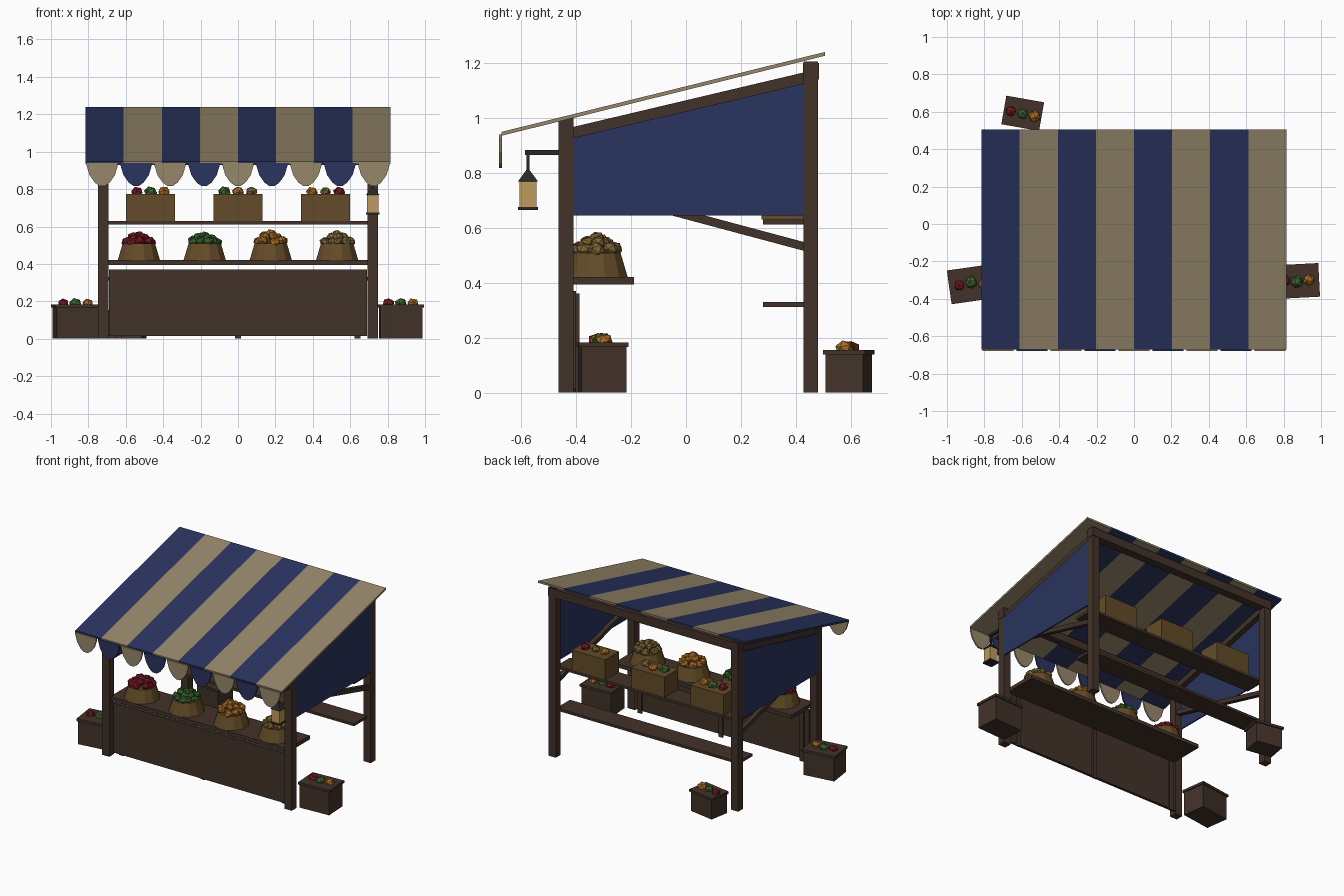
import bpy, bmesh, math, random
from mathutils import Matrix, Vector

if "Cube" in bpy.data.objects:
    bpy.data.objects.remove(bpy.data.objects["Cube"])

random.seed(4)


def mat(name, rgb):
    m = bpy.data.materials.new(name)
    m.diffuse_color = (*rgb, 1)
    m.use_nodes = True
    m.node_tree.nodes["Principled BSDF"].inputs["Base Color"].default_value = m.diffuse_color
    return m


WOOD = mat("dark_wood", (.054, .032, .022))
CRATE = mat("light_wood", (.127, .071, .021))
NAVY = mat("navy_cloth", (.023, .034, .114))
TAN = mat("tan_cloth", (.305, .242, .144))
RED = mat("red_fruit", (.19, .01, .017))
GREEN = mat("green_fruit", (.045, .127, .026))
ORANGE = mat("orange_fruit", (.40, .15, .017))
OLIVE = mat("brown_roots", (.2, .13, .035))
IRON = mat("iron", (.021, .021, .023))
GLOW = mat("lantern_glass", (.51, .33, .114))


def finish(name, bm, m, matrix=None):
    bmesh.ops.recalc_face_normals(bm, faces=bm.faces)
    me = bpy.data.meshes.new(name)
    bm.to_mesh(me)
    bm.free()
    me.materials.append(m)
    ob = bpy.data.objects.new(name, me)
    bpy.context.collection.objects.link(ob)
    if matrix:
        ob.matrix_world = matrix
    return ob


def box(name, x, y, z, m, matrix=None):
    """Box from (min, max) pairs."""
    bm = bmesh.new()
    lo, hi = Vector((x[0], y[0], z[0])), Vector((x[1], y[1], z[1]))
    s = hi - lo
    bmesh.ops.create_cube(bm, size=1, matrix=Matrix.Translation((lo + hi) / 2) @ Matrix.Diagonal((*s, 1)))
    return finish(name, bm, m, matrix)


def prism(name, pts, axis, a, b, m):
    """Extrude a profile: axis 'x' takes (y, z) points, axis 'y' takes (x, z)."""
    bm = bmesh.new()
    def put(p, t):
        return (t, p[0], p[1]) if axis == 'x' else (p[0], t, p[1])
    f = bm.faces.new([bm.verts.new(put(p, a)) for p in pts])
    new = bmesh.ops.extrude_face_region(bm, geom=[f])["geom"]
    d = (b - a, 0, 0) if axis == 'x' else (0, b - a, 0)
    bmesh.ops.translate(bm, vec=d, verts=[v for v in new if isinstance(v, bmesh.types.BMVert)])
    return finish(name, bm, m)


def cone(name, loc, r1, r2, z0, z1, n, m, turn=0):
    bm = bmesh.new()
    bmesh.ops.create_cone(bm, cap_ends=True, segments=n, radius1=r1, radius2=r2, depth=z1 - z0,
                          matrix=Matrix.Translation((*loc, (z0 + z1) / 2)) @ Matrix.Rotation(turn, 4, 'Z'))
    return finish(name, bm, m)


def produce(name, points, r, m, matrix=None):
    """Low-poly fruit lumps joined in one mesh."""
    bm = bmesh.new()
    for p in points:
        k = r * random.uniform(.92, 1.1)
        bmesh.ops.create_icosphere(
            bm, subdivisions=1, radius=k,
            matrix=Matrix.Translation(p) @ Matrix.Diagonal((1, 1, .88, 1))
            @ Matrix.Rotation(random.uniform(0, 3), 4, 'Z') @ Matrix.Rotation(random.uniform(0, 3), 4, 'X'))
    return finish(name, bm, m, matrix)


def roof_z(y):
    return .935 + (y + .67) * .247


# Posts, rafters, braces and side curtains
for s, side in ((-1, "left"), (1, "right")):
    xs = sorted((s * .692, s * .748))
    box(side + "_front_post", xs, (-.463, -.41), (0, 1.0), WOOD)
    box(side + "_back_post", xs, (.427, .48), (0, 1.205), WOOD)
    a, b = sorted((s * .70, s * .74))
    prism(side + "_rafter", [(-.43, .92), (.45, 1.128), (.45, 1.17), (-.43, .962)], 'x', a, b, WOOD)
    prism(side + "_brace", [(-.42, .743), (.44, .513), (.44, .545), (-.42, .775)], 'x',
          *sorted((s * .70, s * .73)), WOOD)
    prism(side + "_curtain", [(-.412, .645), (.43, .645), (.43, 1.125), (-.412, .927)], 'x',
          *sorted((s * .737, s * .747)), NAVY)
box("front_beam", (-.75, .75), (-.463, -.41), (.93, .985), WOOD)
box("back_beam", (-.75, .75), (.425, .483), (1.14, 1.2), WOOD)

# Striped sloping roof
W = 1.63 / 8
for i in range(8):
    x = -.815 + i * W
    y0, y1 = -.672, .505
    prism(f"roof_stripe_{i}", [(y0, roof_z(y0)), (y1, roof_z(y1)), (y1, roof_z(y1) + .014), (y0, roof_z(y0) + .014)],
          'x', x, x + W, TAN if i % 2 else NAVY)

# Scalloped valance
half = [(.083, .94), (.083, .925), (.068, .875), (.04, .835), (.016, .818)]
for i in range(9):
    cx = (i - 4) * .1815
    pts = [(cx + x, z) for x, z in half] + [(cx - x, z) for x, z in reversed(half)]
    prism(f"valance_scallop_{i}", pts, 'y', -.68, -.67, NAVY if i % 2 else TAN)

# Counter, front panel and back shelves
box("counter_top", (-.7, .7), (-.44, -.19), (.393, .42), WOOD)
for i in range(2):
    box(f"front_panel_{i}", (-.69 + i * .69, i * .69), (-.42, -.40), (.015, .37), WOOD)
for i, x in enumerate((-.64, 0, .64)):
    box(f"panel_batten_{i}", (x - .016, x + .016), (-.402, -.388), (0, .36), WOOD)
box("low_back_shelf", (-.72, .72), (.28, .432), (.312, .33), WOOD)
box("high_back_shelf", (-.72, .72), (.28, .432), (.612, .63), WOOD)

# Stave baskets with heaped produce on the counter
for i, (x, m, top) in enumerate(((-.53, RED, .55), (-.178, GREEN, .55), (.175, ORANGE, .56), (.53, OLIVE, .555))):
    y = -.325
    cone(f"basket_{i}", (x, y), .117, .09, .42, .508, 12, CRATE, math.pi / 12)
    pts = [(x, y, top)]
    for n, r, z in ((9, .067, .52), (5, .036, top - .012)):
        for k in range(n):
            t = 2 * math.pi * k / n + random.uniform(-.2, .2)
            pts.append((x + r * math.cos(t), y + r * math.sin(t), z + random.uniform(-.006, .006)))
    produce(f"basket_produce_{i}", pts, .03, m)

# Crates on the high shelf
fruit = ((RED, GREEN, ORANGE), (GREEN, ORANGE, OLIVE), (ORANGE, OLIVE, RED))
for i, x in enumerate((-.468, 0, .468)):
    box(f"shelf_crate_{i}", (x - .131, x + .131), (.275, .43), (.63, .775), CRATE)
    for k in range(3):
        produce(f"shelf_fruit_{i}_{k}", [(x + (k - 1) * .073, .352 + random.uniform(-.02, .02), .785)],
                .033, fruit[i][k])

# Rimmed crates on the ground
for i, (x, y, deg, w, d, h) in enumerate(((-.869, -.322, 8, .24, .182, .183), (.87, -.305, 3, .24, .18, .183),
                                          (-.595, .592, -10, .205, .155, .155))):
    M = Matrix.Translation((x, y, 0)) @ Matrix.Rotation(math.radians(deg), 4, 'Z')
    a, b = w / 2, d / 2
    box(f"ground_crate_{i}", (-a + .008, a - .008), (-b + .008, b - .008), (0, h - .015), WOOD, M)
    box(f"ground_crate_rim_{i}", (-a, a), (-b, b), (h - .017, h), WOOD, M)
    for k, m in enumerate((RED, GREEN, ORANGE)):
        produce(f"ground_fruit_{i}_{k}", [((k - 1) * .065, random.uniform(-.01, .01), h + .006)], .032, m, M)

# Hanging lantern on the right front post
lx, ly = .72, -.575
box("lantern_bracket", (lx - .01, lx + .01), (-.585, -.45), (.865, .882), IRON)
box("lantern_hook", (lx - .005, lx + .005), (ly - .005, ly + .005), (.80, .87), IRON)
cone("lantern_cap", (lx, ly), .052, .006, .768, .812, 4, IRON, math.pi / 4)
box("lantern_body", (lx - .031, lx + .031), (ly - .031, ly + .031), (.675, .77), GLOW)
box("lantern_base", (lx - .036, lx + .036), (ly - .036, ly + .036), (.665, .676), IRON)
